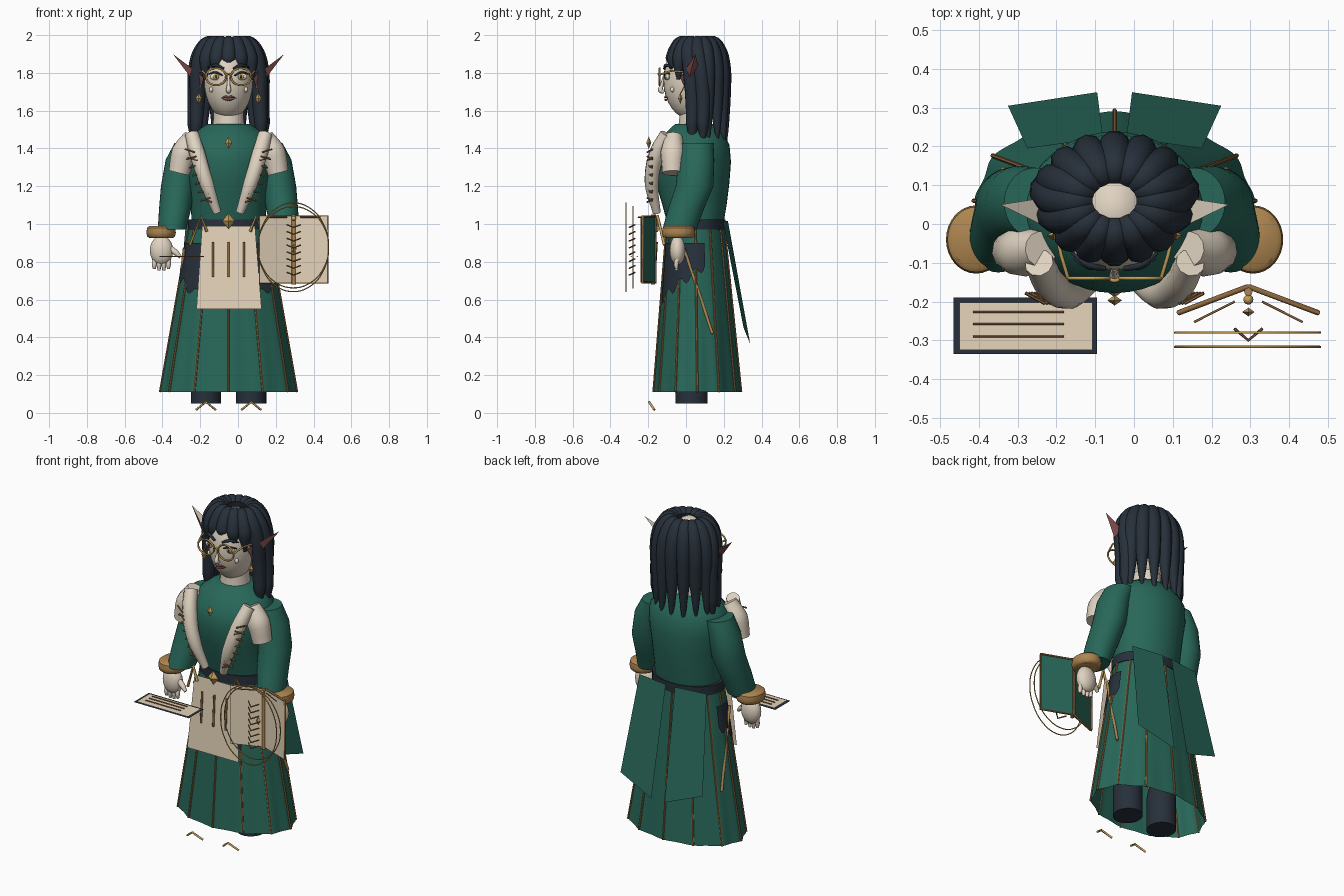
import bpy, bmesh
from math import sin, cos, pi, radians
from mathutils import Matrix, Vector

cube = bpy.data.objects.get("Cube")
if cube:
    bpy.data.objects.remove(cube)

AXIS = -0.05          # the figure stands slightly off centre
SIDES = (("right", -1), ("left", 1))


def material(name, rgb):
    m = bpy.data.materials.new(name)
    m.use_nodes = True
    m.diffuse_color = (*rgb, 1)
    m.node_tree.nodes["Principled BSDF"].inputs["Base Color"].default_value = (*rgb, 1)
    return m


GREEN = material("green cloth", (0.021, 0.137, 0.1))
DARK = material("dark navy", (0.02, 0.029, 0.042))
SKIN = material("pale skin", (0.74, 0.65, 0.53))
PAPER = material("parchment", (0.79, 0.66, 0.49))
BRONZE = material("bronze trim", (0.28, 0.145, 0.05))
CUFF = material("cuff leather", (0.42, 0.235, 0.08))
GOLD = material("gold", (0.55, 0.35, 0.1))
ROSE = material("rose", (0.24, 0.08, 0.08))
IVORY = material("ivory", (0.8, 0.74, 0.63))


def finish(name, mesh, mat, angle=40):
    mesh.materials.clear()
    mesh.materials.append(mat)
    mesh.shade_smooth()
    mesh.set_sharp_from_angle(angle=radians(angle))
    ob = bpy.data.objects.new(name, mesh)
    ob.location.x = AXIS
    bpy.context.collection.objects.link(ob)


def from_bm(name, bm, mat, angle=40):
    mesh = bpy.data.meshes.new(name)
    bm.to_mesh(mesh)
    bm.free()
    finish(name, mesh, mat, angle)


def grid(name, point, nu, nv, mat, closed=False, caps=False):
    """Surface point(u, v) sampled on a grid, u optionally closed."""
    bm = bmesh.new()
    cols = nu if closed else nu + 1
    rows = [[bm.verts.new(point(i / nu, j / nv)) for i in range(cols)] for j in range(nv + 1)]
    for a, b in zip(rows, rows[1:]):
        for i in range(nu):
            k = (i + 1) % cols
            bm.faces.new((a[i], a[k], b[k], b[i]))
    if caps:
        bm.faces.new(rows[0][::-1])
        bm.faces.new(rows[-1])
    from_bm(name, bm, mat)


def loft(name, rings, mat, seg=32):
    """Stack of ellipses: (x, y, z, rx, ry)."""
    def point(u, v):
        x, y, z, rx, ry = rings[round(v * (len(rings) - 1))]
        return (x + rx * sin(2 * pi * u), y - ry * cos(2 * pi * u), z)
    grid(name, point, seg, len(rings) - 1, mat, True, True)


def ball(name, centre, size, mat, seg=20):
    bm = bmesh.new()
    bmesh.ops.create_uvsphere(bm, u_segments=seg, v_segments=seg // 2, radius=1,
                              matrix=Matrix.Translation(centre) @ Matrix.Diagonal((*size, 1)))
    from_bm(name, bm, mat, 60)


def gem(name, centre, w, h):
    bm = bmesh.new()
    bmesh.ops.create_uvsphere(bm, u_segments=4, v_segments=2, radius=1,
                              matrix=Matrix.Translation(centre) @ Matrix.Diagonal((w, w * 0.7, h, 1)))
    from_bm(name, bm, GOLD, 10)


def plate(name, corners, mat):
    bm = bmesh.new()
    bm.faces.new([bm.verts.new(c) for c in corners])
    from_bm(name, bm, mat)


def tube(name, pts, r, mat, taper=None, cyclic=False, smooth=True, bevel=2):
    cu = bpy.data.curves.new(name, "CURVE")
    cu.dimensions, cu.bevel_depth, cu.bevel_resolution = "3D", r, bevel
    cu.use_fill_caps, cu.resolution_u = True, 5
    sp = cu.splines.new("BEZIER" if smooth else "POLY")
    ps = sp.bezier_points if smooth else sp.points
    ps.add(len(pts) - 1)
    for i, (p, c) in enumerate(zip(ps, pts)):
        p.co = c if smooth else (*c, 1)
        p.radius = taper[i] if taper else 1
        if smooth:
            p.handle_left_type = p.handle_right_type = "AUTO"
    sp.use_cyclic_u = cyclic
    tmp = bpy.data.objects.new(name, cu)
    mesh = bpy.data.meshes.new_from_object(tmp)
    bpy.data.objects.remove(tmp)
    finish(name, mesh, mat, 50)


def ring(name, centre, rx, rz, r):
    x, y, z = centre
    pts = [(x + rx * cos(i * pi / 6), y, z + rz * sin(i * pi / 6)) for i in range(12)]
    tube(name, pts, r, GOLD, cyclic=True)


TRIMS = 12


def skirt_point(a, z, off=0.0):
    t = (1 - z) / 0.89
    k = 1 + 0.018 * t * (cos(TRIMS * a) - 0.3)
    return ((0.205 + 0.152 * t + off) * k * sin(a), 0.05 + 0.01 * t - (0.15 + 0.078 * t + off) * k * cos(a), z)


# Softly pleated skirt with trims on the folds
grid("skirt", lambda u, v: skirt_point(2 * pi * u, 1 - 0.89 * v), 144, 8, GREEN, True)
for i in range(TRIMS):
    a = 2 * pi * i / TRIMS
    tube("skirt_trim", [skirt_point(a, z, 0.002) for z in (0.97, 0.55, 0.11)], 0.006, BRONZE, smooth=False, bevel=1)

# Torso, neck and belt
loft("torso", [(0, 0.05, 1.0, 0.195, 0.148), (0, 0.045, 1.1, 0.2, 0.17), (0, 0.035, 1.22, 0.215, 0.195),
               (0, 0.03, 1.33, 0.235, 0.208), (0, 0.035, 1.42, 0.235, 0.195), (0, 0.045, 1.48, 0.19, 0.155),
               (0, 0.045, 1.515, 0.135, 0.12), (0, 0.045, 1.53, 0.11, 0.1)], GREEN, 40)
loft("belt", [(0, 0.05, z, 0.215, 0.158) for z in (0.97, 1.025)], DARK, 40)
loft("neck", [(0, 0.045, z, r, r) for z, r in ((1.5, 0.088), (1.56, 0.08), (1.66, 0.08))], SKIN)

for side, s in SIDES:
    # Boots and toe chevrons
    loft(side + "_boot", [(0.12 * s, 0.03, z, r, r + 0.005) for z, r in ((0.05, 0.08), (0.24, 0.08), (0.3, 0.07))], DARK)
    tube(side + "_toe_chevron", [(0.12 * s + d * 0.052, -0.195 + abs(d) * 0.028, 0.058 - abs(d) * 0.042)
                                 for d in (-1, 0, 1)], 0.006, GOLD, smooth=False)
    # Bare shoulder, sleeve, cuff
    tube(side + "_shoulder", [(s * x, y, z) for x, y, z in ((0.19, -0.065, 1.465), (0.235, -0.07, 1.38), (0.262, -0.07, 1.27))],
         0.066, SKIN, (0.7, 1, 0.85), bevel=4)
    loft(side + "_sleeve", [(s * x, y, z, rx, ry) for x, y, z, rx, ry in
                            ((0.205, 0.055, 1.43, 0.08, 0.09), (0.245, 0.055, 1.34, 0.088, 0.095),
                             (0.268, 0.045, 1.2, 0.09, 0.1), (0.283, 0.0, 1.08, 0.085, 0.095),
                             (0.3, -0.035, 0.97, 0.075, 0.09))], GREEN)
    loft(side + "_cuff", [(s * 0.357, -0.04, z, r, r + 0.01) for z, r in
                          ((0.925, 0.062), (0.935, 0.074), (0.955, 0.078), (0.98, 0.074), (0.99, 0.062))], CUFF)
    # Hand with fingers and thumb
    ball(side + "_palm", (s * 0.355, -0.045, 0.86), (0.062, 0.042, 0.078), SKIN)
    for i in range(4):
        x = s * (0.318 + i * 0.025)
        tube(side + "_finger", [(x, -0.045, 0.82), (x, -0.052, 0.785), (x, -0.05, 0.75 + 0.008 * abs(i - 1.5))],
             0.013, SKIN, (1, 1, 0.6))
    tube(side + "_thumb", [(s * 0.31, -0.05, 0.87), (s * 0.275, -0.06, 0.845), (s * 0.255, -0.065, 0.825)],
         0.015, SKIN, (1.2, 1, 0.6))
    # Pale chest strap with lacing
    path = [(0.195, -0.1, 1.475), (0.165, -0.155, 1.37), (0.118, -0.182, 1.22), (0.06, -0.155, 1.06)]
    tube(side + "_chest_strap", [(s * x, y, z) for x, y, z in path], 0.04, SKIN, (0.95, 1.05, 0.95, 0.55), bevel=3)
    for i in range(13):
        z = 1.38 - i * 0.022
        x = 0.195 - i * 0.0075
        tube(side + "_lacing", [(s * (x - 0.015), -0.205, z), (s * (x + 0.035), -0.178, z + 0.016 * (-1) ** i)],
             0.0045, BRONZE, smooth=False, bevel=1)
    # Hip drape, hanging straps and coat tail
    grid(side + "_hip_drape", lambda u, v: skirt_point(s * (0.35 + 1.5 * u), 0.9 - v * (0.31 - 0.19 * u + 0.025 * sin(22 * u)), 0.01),
         24, 6, DARK)
    tube(side + "_front_strap", [(s * 0.205, -0.115, 0.89), (s * 0.145, -0.15, 1.04), (s * 0.115, -0.155, 0.96)],
         0.008, GOLD, smooth=False)
    tube(side + "_hip_rod", [(s * 0.235, -0.01, 0.87), (s * 0.287, 0.14, 0.42)], 0.008, CUFF, smooth=False)
    plate(side + "_coat_tail", [(s * x, y, z) for x, y, z in
                                ((0.03, 0.222, 1.015), (0.225, 0.195, 1.015), (0.275, 0.305, 0.45), (0.045, 0.34, 0.365))], GREEN)

# Front apron panel and ornaments
plate("apron_panel", [(-0.14, -0.145, 0.99), (0.14, -0.145, 0.99), (0.175, -0.172, 0.55), (-0.17, -0.172, 0.55)], PAPER)
for d in (-1, 0, 1):
    tube("apron_bar", [(d * 0.082, -0.155, 0.905), (d * 0.082, -0.166, 0.72)], 0.006, BRONZE, smooth=False)
gem("belt_gem", (0, -0.165, 1.015), 0.034, 0.042)
gem("chest_gem", (0, -0.197, 1.43), 0.019, 0.033)

# Head and face
ball("head", (0, 0.03, 1.76), (0.13, 0.15, 0.208), SKIN, 32)
tube("nose", [(0, -0.115, 1.785), (0, -0.128, 1.735), (0, -0.134, 1.708), (0, -0.115, 1.698)], 0.013, SKIN, (0.5, 0.7, 1.1, 0.7))
tube("upper_lip", [(-0.04, -0.094, 1.665), (-0.012, -0.108, 1.674), (0, -0.11, 1.67), (0.012, -0.108, 1.674), (0.04, -0.094, 1.665)],
     0.006, ROSE, (0.3, 1, 0.9, 1, 0.3))
tube("lower_lip", [(-0.03, -0.096, 1.661), (0, -0.108, 1.657), (0.03, -0.096, 1.661)], 0.006, ROSE, (0.4, 1, 0.4))
tube("glasses_bridge", [(-0.016, -0.14, 1.785), (0, -0.146, 1.795), (0.016, -0.14, 1.785)], 0.005, GOLD)
for side, s in SIDES:
    x = s * 0.066
    ball(side + "_eye", (x, -0.097, 1.78), (0.033, 0.012, 0.019), IVORY)
    ball(side + "_iris", (x, -0.107, 1.78), (0.016, 0.006, 0.016), GOLD, 12)
    ball(side + "_pupil", (x, -0.112, 1.78), (0.006, 0.003, 0.009), DARK, 12)
    tube(side + "_lash", [(s * 0.03, -0.112, 1.785), (x, -0.112, 1.802), (s * 0.105, -0.088, 1.795)], 0.006, DARK, (0.6, 1, 0.6))
    tube(side + "_brow", [(s * 0.025, -0.115, 1.822), (x, -0.106, 1.84), (s * 0.11, -0.075, 1.828)], 0.009, DARK, (0.7, 1, 0.4))
    ring(side + "_glasses_rim", (x, -0.14, 1.78), 0.053, 0.045, 0.005)
    tube(side + "_glasses_arm", [(s * 0.12, -0.14, 1.79), (s * 0.138, -0.08, 1.81), (s * 0.152, -0.015, 1.805)],
         0.005, GOLD, smooth=False)
    ball(side + "_cheek_pearl", (s * 0.092, -0.073, 1.712), (0.011, 0.011, 0.015), IVORY, 12)
    # Long pointed ear: pale upper faces, rose below and outside
    tip = Vector((s * 0.295, 0.05, 1.9))
    front, low, back = (Vector((s * x, y, z)) for x, y, z in
                        ((0.13, -0.03, 1.775), (0.15, 0.0, 1.71), (0.135, 0.075, 1.78)))
    plate(side + "_ear_top", [front, back, tip], SKIN)
    plate(side + "_ear_front", [front, low, tip], ROSE)
    plate(side + "_ear_back", [low, back, tip], ROSE)
    gem(side + "_earring", (s * 0.158, -0.03, 1.665), 0.017, 0.03)
    tube(side + "_earring_hook", [(s * 0.158, -0.03, 1.69), (s * 0.148, -0.005, 1.735)], 0.003, GOLD, smooth=False, bevel=1)

# Hair: a ring of locks round an open crown, short fringe in front, pointed tips behind
LOCKS = 16
for i in range(LOCKS):
    a = 2 * pi * i / LOCKS
    away = min(a, 2 * pi - a) / pi
    def at(k, z, back=0.0):
        return (0.178 * k * sin(a), 0.06 + back - 0.142 * k * cos(a), z)
    crown = [at(0.34, 1.955), at(0.57, 1.962), at(0.8, 1.918)]
    if away < 0.36:
        pts = crown + [at(0.92, 1.87), at(1.0, 1.82 - 0.22 * away)]
        tube("fringe_lock", pts, 0.043, DARK, (0.5, 0.85, 0.97, 0.95, 0.2), bevel=3)
    else:
        end = 1.52 - 0.13 * away - 0.03 * (i % 2)
        shift = 0.03 if away < 0.6 else 0.0
        pts = crown + [at(0.96, 1.83, shift / 2), at(1, 1.66, shift), at(1.04, 1.53, shift), at(1.06, end, shift)]
        tips = (0.85, 0.5, 0.06) if away > 0.6 else (0.95, 0.8, 0.35)
        tube("long_lock", pts, 0.043, DARK, (0.5, 0.85, 1, 1) + tips, bevel=3)

# Writing tablet held flat in front
def sheet(name, x0, x1, y0, y1, z, mat):
    plate(name, [(x0, y0, z), (x1, y0, z), (x1, y1, z), (x0, y1, z)], mat)


sheet("tablet_frame", -0.415, -0.045, -0.335, -0.19, 0.822, DARK)
sheet("tablet_page", -0.4, -0.057, -0.325, -0.203, 0.826, PAPER)
for y in (-0.227, -0.258, -0.29):
    tube("tablet_line", [(-0.365, y, 0.829), (-0.13, y, 0.829)], 0.003, BRONZE, smooth=False, bevel=1)

# Open book with gilded edges
SPINE = 0.345
for side, s in SIDES:
    def leaf(off, z0=0.69, z1=1.04):
        x0, x1 = SPINE + s * 0.002, SPINE + s * 0.18
        return [(x0, -0.168 + off, z0), (x1, -0.235 + off, z0), (x1, -0.235 + off, z1), (x0, -0.168 + off, z1)]
    plate(side + "_cover", leaf(0.006), GREEN)
    plate(side + "_page", leaf(-0.005), PAPER)
    tube(side + "_cover_edge", leaf(0.006), 0.007, BRONZE, cyclic=True, smooth=False)
    tube(side + "_page_crease", [(SPINE + s * 0.035, -0.2, 1.036), (SPINE + s * 0.14, -0.253, 1.036)], 0.003, BRONZE, smooth=False)
tube("book_spine", [(SPINE, -0.175, 0.68), (SPINE, -0.175, 1.05)], 0.011, CUFF, smooth=False)
ball("spine_bead", (SPINE, -0.195, 1.03), (0.013, 0.013, 0.013), GOLD, 12)
gem("spine_gem", (SPINE, -0.227, 0.87), 0.016, 0.025)
for i in range(8):
    z = 0.73 + i * 0.036
    tube("binding_chevron", [(SPINE + d * 0.036, -0.3 + abs(d) * 0.03, z + abs(d) * 0.014) for d in (-1, 0, 1)],
         0.004, BRONZE, smooth=False, bevel=1)

# Floating rings before the book
ring("outer_ring", (SPINE - 0.002, -0.317, 0.877), 0.187, 0.235, 0.003)
ring("inner_ring", (SPINE - 0.002, -0.28, 0.877), 0.187, 0.215, 0.003)
